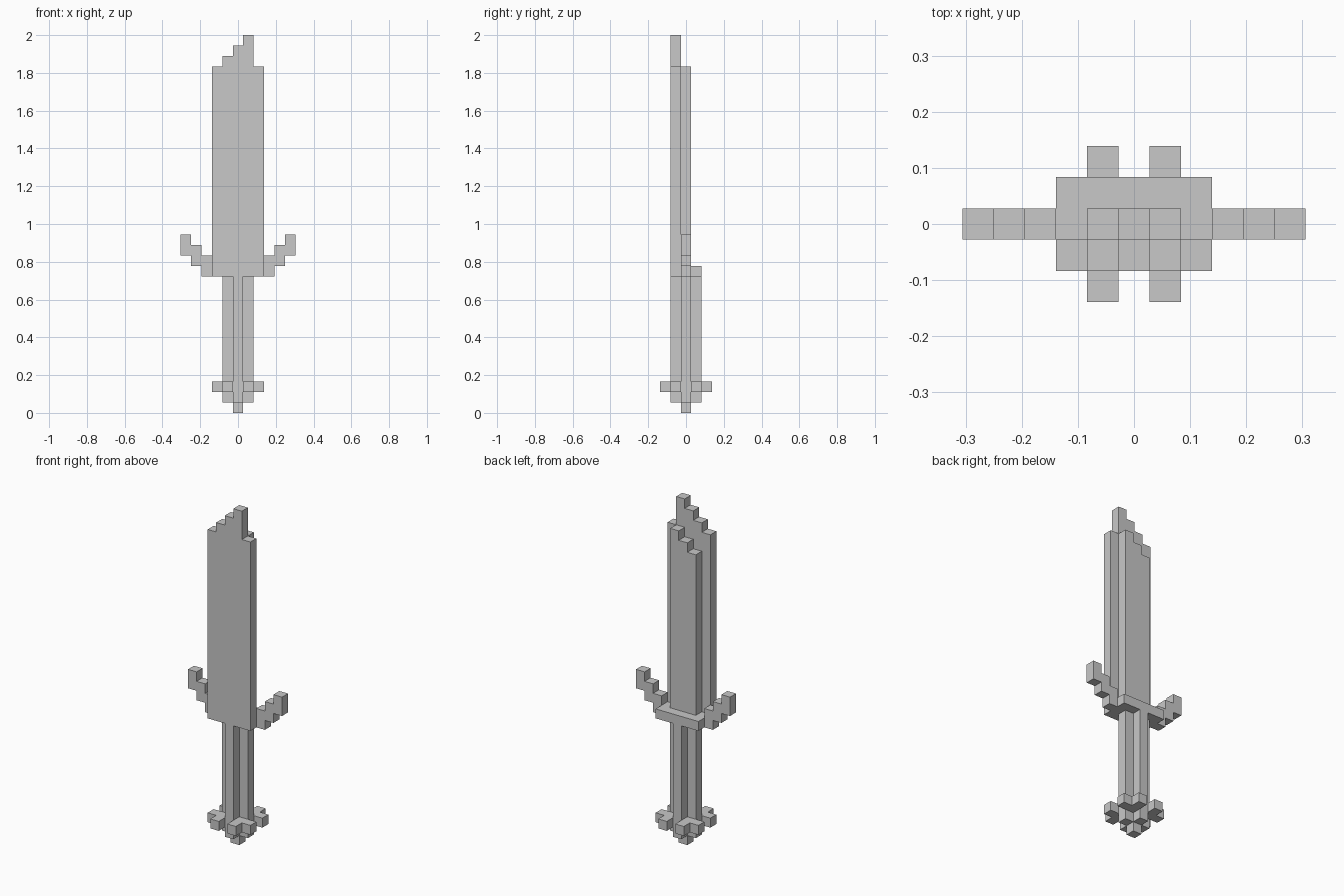
import bpy, bmesh
from mathutils import Vector

cube = bpy.data.objects.get("Cube")
if cube:
    bpy.data.objects.remove(cube, do_unlink=True)

UNIT = 2 / 36  # edge of one block

grey = bpy.data.materials.new("light grey")
grey.use_nodes = True
colour = (0.58, 0.58, 0.58, 1)
grey.diffuse_color = colour
grey.node_tree.nodes["Principled BSDF"].inputs["Base Color"].default_value = colour


def block_slab(name, cells, axis, start, end):
    """Extrude a flat pattern of unit cells along 'y' or 'z'.
    Cells are (x, z) for axis y and (x, y) for axis z; x and y cells are centred."""
    def place(u, v, w):
        p = (u, w, v) if axis == "y" else (u, v, w)
        return Vector((p[0] - 0.5, p[1] - 0.5, p[2])) * UNIT

    bm = bmesh.new()
    for u, v in sorted(cells):
        corners = [(u, v), (u + 1, v), (u + 1, v + 1), (u, v + 1)]
        bm.faces.new([bm.verts.new(place(a, b, start)) for a, b in corners])
    bmesh.ops.remove_doubles(bm, verts=bm.verts[:], dist=UNIT / 100)
    result = bmesh.ops.extrude_face_region(bm, geom=bm.faces[:], use_keep_orig=True)
    moved = [g for g in result["geom"] if isinstance(g, bmesh.types.BMVert)]
    bmesh.ops.translate(bm, verts=moved, vec=place(0, 0, end) - place(0, 0, start))
    bmesh.ops.dissolve_limit(bm, angle_limit=0.01, verts=bm.verts[:], edges=bm.edges[:])
    bmesh.ops.recalc_face_normals(bm, faces=bm.faces[:])
    mesh = bpy.data.meshes.new(name)
    bm.to_mesh(mesh)
    bm.free()
    mesh.materials.append(grey)
    obj = bpy.data.objects.new(name, mesh)
    bpy.context.collection.objects.link(obj)


def columns(tops, bottom):
    """Upright columns of cells, given the top of each x."""
    return {(x, z) for x, top in tops.items() for z in range(bottom, top)}


plus = {(0, 0), (1, 0), (-1, 0), (0, 1), (0, -1)}
square = {(x, y) for x in (-1, 0, 1) for y in (-1, 0, 1)}
prongs = {(sx * a, sy * (3 - a)) for a in (1, 2) for sx in (-1, 1) for sy in (-1, 1)}

# Pommel, from the tip upward
block_slab("pommel_tip", {(0, 0)}, "z", 0, 1)
block_slab("pommel_cross", plus, "z", 1, 2)
block_slab("pommel_crown", square | prongs, "z", 2, 3)

# Grip with a cross section like a plus sign
block_slab("grip", plus, "z", 3, 13)

# Guard bar behind the blade plate, and the stepped side horns
block_slab("guard", {(x, y) for x in range(-2, 3) for y in (0, 1)}, "z", 13, 14)
for side, name in ((1, "left_guard_horn"), (-1, "right_guard_horn")):
    horn = {(side * x, 10 + x + dz) for x in (3, 4, 5) for dz in (0, 1)}
    block_slab(name, horn, "y", 0, 1)

# Blade: wide front plate and narrower rear ridge, both with stepped tips
block_slab("blade_plate", columns({-2: 33, -1: 34, 0: 35, 1: 36, 2: 33}, 13), "y", -1, 0)
block_slab("blade_ridge", columns({-1: 31, 0: 32, 1: 33}, 14), "y", 0, 1)
